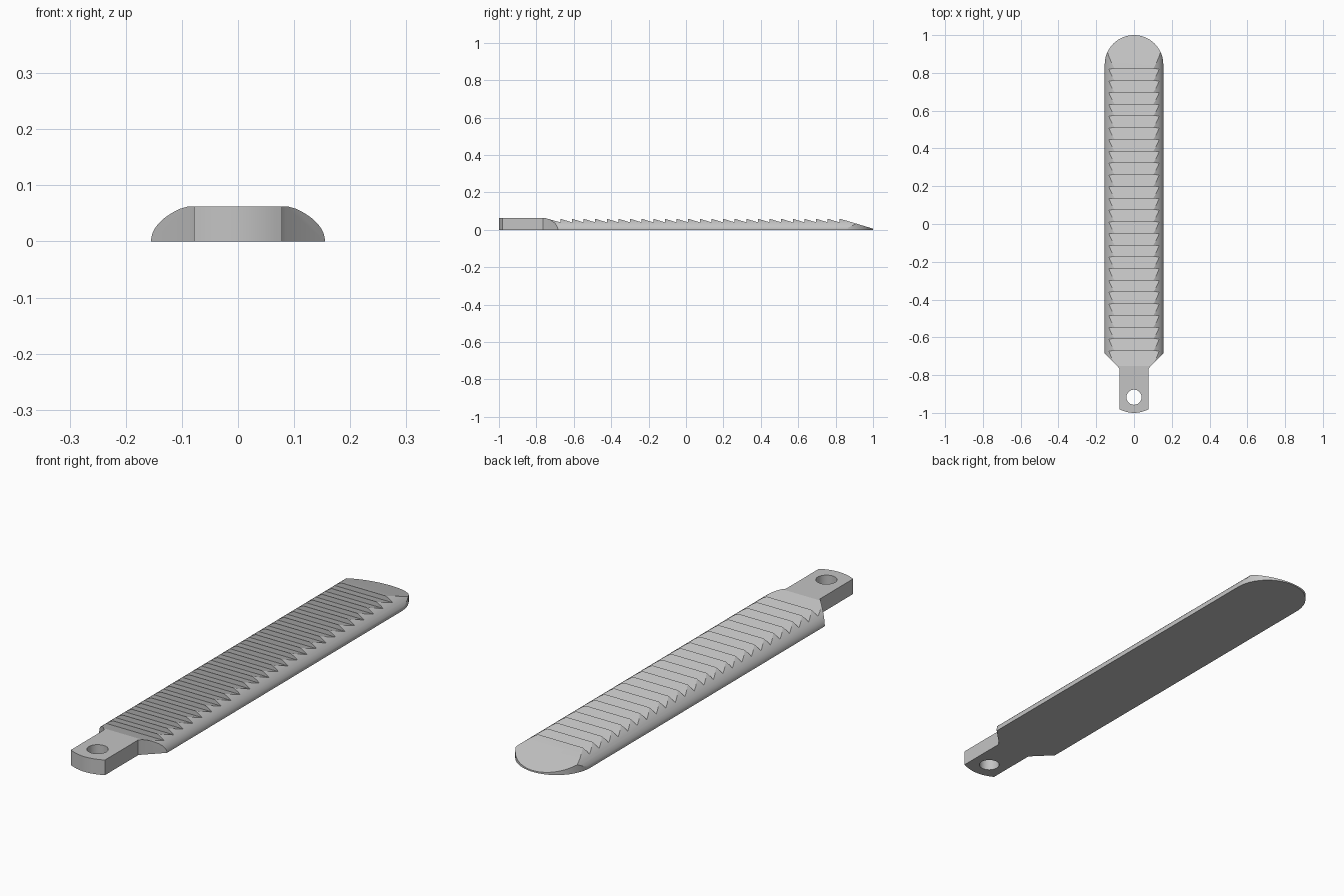
import bpy, bmesh
from math import sin, cos, pi, radians

cube = bpy.data.objects.get("Cube")
if cube:
    bpy.data.objects.remove(cube, do_unlink=True)

grey = bpy.data.materials.new("plain grey")
grey.use_nodes = True
colour = (0.55, 0.55, 0.55, 1)
grey.diffuse_color = colour
grey.node_tree.nodes["Principled BSDF"].inputs["Base Color"].default_value = colour


def prism(name, points, place, low, high):
    """Extrude a closed 2D profile; place maps (u, v, depth) to xyz."""
    bm = bmesh.new()
    ends = [[bm.verts.new(place(u, v, d)) for u, v in points] for d in (low, high)]
    for ring in ends:
        bm.faces.new(ring)
    n = len(points)
    for i in range(n):
        j = (i + 1) % n
        bm.faces.new((ends[0][i], ends[0][j], ends[1][j], ends[1][i]))
    bmesh.ops.recalc_face_normals(bm, faces=bm.faces)
    mesh = bpy.data.meshes.new(name)
    bm.to_mesh(mesh)
    bm.free()
    mesh.materials.append(grey)
    obj = bpy.data.objects.new(name, mesh)
    bpy.context.collection.objects.link(obj)
    return obj


def along_x(u, v, d):
    return (d, u, v)


def along_y(u, v, d):
    return (u, d, v)


def along_z(u, v, d):
    return (u, v, d)


def arc(cx, cy, rx, ry, start, end, steps):
    angles = [radians(start + (end - start) * i / steps) for i in range(steps + 1)]
    return [(cx + rx * cos(a), cy + ry * sin(a)) for a in angles]


# Domed bar with a flat underside
HALF = 0.155
body = prism("rasp_blade", arc(0, 0, HALF, 0.078, 0, 180, 64), along_y, -1.1, 1.1)

# Plan outline: round tip, tapered shoulders, tang with a bowed end
right = [(HALF, -0.685), (0.085, -0.755), (0.078, -0.765), (0.078, -0.98)]
bow = [(0.078 * t / 8, -1 + 0.02 * (t / 8) ** 2) for t in range(7, -8, -1)]
left = [(-x, y) for x, y in reversed(right)]
tip = arc(0, 1 - HALF, HALF, HALF, 180, 0, 48)
outline = prism("outline_cutter", right + bow + left + tip, along_z, -0.1, 0.2)

# Side profile: flat tang, saw teeth, sloping tip
TEETH, FIRST, LAST = 24, -0.672, 0.82
pitch = (LAST - FIRST) / TEETH
side = [(-1.2, -0.1), (-1.2, 0.0625), (-0.752, 0.0625)]
for i in range(TEETH + 1):
    y = FIRST + i * pitch
    side += [(y, 0.04), (y, 0.059)]
side += [(0.855, 0.05), (1, 0.006), (1.2, 0.006), (1.2, -0.1)]
teeth = prism("teeth_cutter", side, along_x, -0.3, 0.3)

# Mounting hole through the tang
hole = prism("hole_cutter", arc(0, -0.917, 0.04, 0.04, 0, 352.5, 47), along_z, -0.1, 0.2)

for cutter, operation in ((outline, "INTERSECT"), (teeth, "INTERSECT"), (hole, "DIFFERENCE")):
    mod = body.modifiers.new(cutter.name, "BOOLEAN")
    mod.object = cutter
    mod.operation = operation
    mod.solver = "EXACT"

# Bake the cuts and drop the cutters
bpy.context.view_layer.update()
result = bpy.data.meshes.new_from_object(body.evaluated_get(bpy.context.evaluated_depsgraph_get()))
body.modifiers.clear()
body.data = result
for cutter in (outline, teeth, hole):
    bpy.data.objects.remove(cutter, do_unlink=True)

bpy.ops.object.select_all(action="DESELECT")
body.select_set(True)
bpy.context.view_layer.objects.active = body
bpy.ops.object.shade_smooth_by_angle(angle=radians(15))
